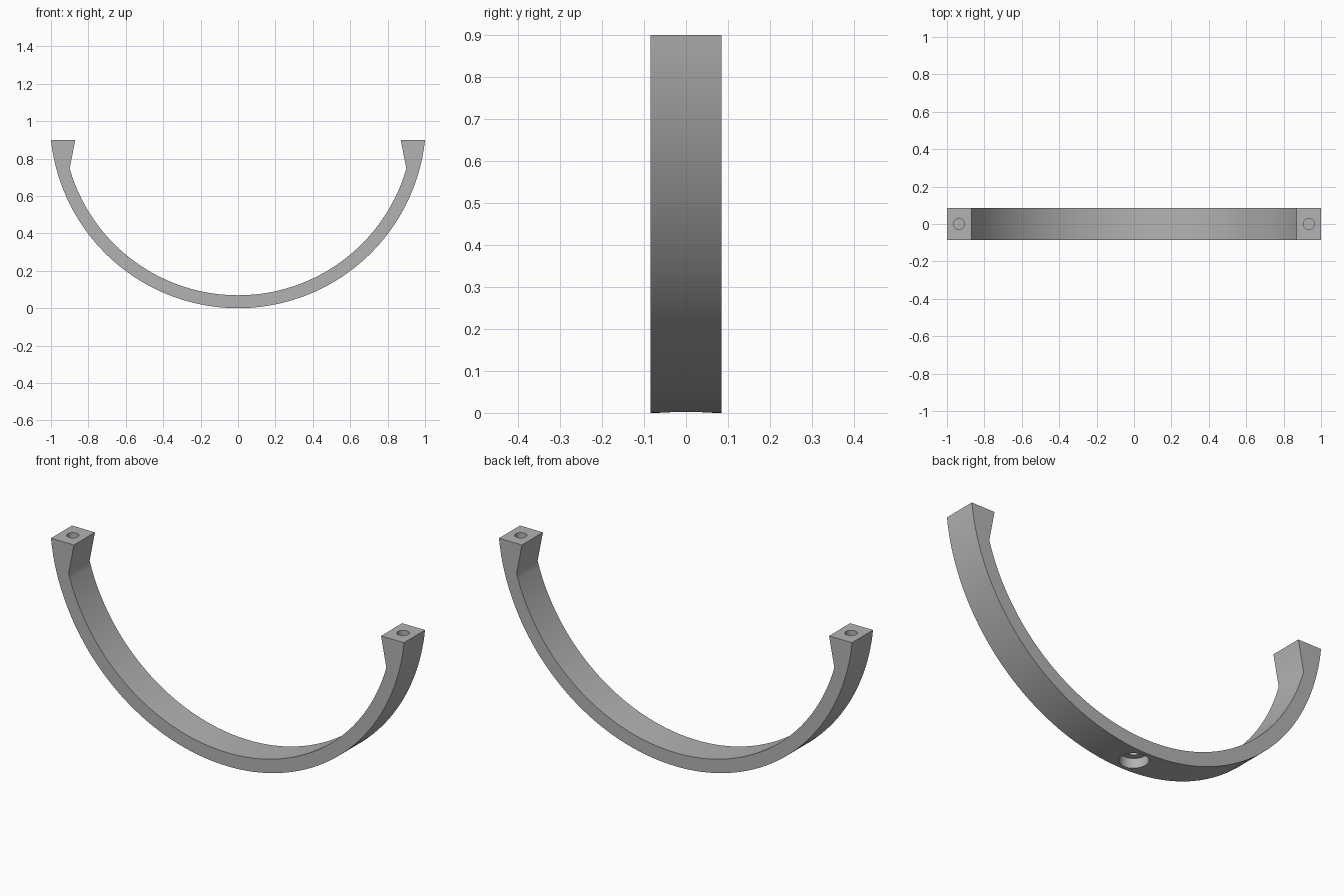
import bpy, bmesh, math

cube = bpy.data.objects.get("Cube")
if cube:
    bpy.data.objects.remove(cube, do_unlink=True)

grey = bpy.data.materials.new("plain grey")
grey.use_nodes = True
colour = (0.45, 0.45, 0.45, 1)
grey.diffuse_color = colour
grey.node_tree.nodes["Principled BSDF"].inputs["Base Color"].default_value = colour

HEIGHT, HALF_DEPTH = 0.9, 0.085
OUTER = 1.0056
INNER = OUTER - 0.069
SEGMENTS = 96


def arc(radius, limit):
    """Points along the lower arc from -limit to +limit degrees about straight down."""
    angles = [math.radians(limit * (2 * i / SEGMENTS - 1)) for i in range(SEGMENTS + 1)]
    return [(radius * math.sin(a), OUTER - radius * math.cos(a)) for a in angles]


# Curved band with thickened ends, extruded from one profile
outer_limit = math.degrees(math.acos((OUTER - HEIGHT) / OUTER))
inner_limit = math.degrees(math.asin(0.9 / INNER))
profile = arc(OUTER, outer_limit) + [(0.87, HEIGHT)]
profile += arc(INNER, inner_limit)[::-1] + [(-0.87, HEIGHT)]

bm = bmesh.new()
face = bm.faces.new([bm.verts.new((x, -HALF_DEPTH, z)) for x, z in profile])
extruded = bmesh.ops.extrude_face_region(bm, geom=[face])
moved = [v for v in extruded["geom"] if isinstance(v, bmesh.types.BMVert)]
bmesh.ops.translate(bm, verts=moved, vec=(0, 2 * HALF_DEPTH, 0))
bmesh.ops.recalc_face_normals(bm, faces=bm.faces)
mesh = bpy.data.meshes.new("curved_handle")
bm.to_mesh(mesh)
bm.free()
handle = bpy.data.objects.new("curved_handle", mesh)
bpy.context.collection.objects.link(handle)
mesh.materials.append(grey)


def drill(name, x, low, high, radius):
    """Cut a vertical round hole into the handle."""
    bpy.ops.mesh.primitive_cylinder_add(vertices=48, radius=radius, depth=high - low,
                                        location=(x, 0, (low + high) / 2))
    cutter = bpy.context.object
    cutter.name = name
    cutter.data.materials.append(grey)
    bpy.context.view_layer.objects.active = handle
    mod = handle.modifiers.new(name, "BOOLEAN")
    mod.operation, mod.solver, mod.object = "DIFFERENCE", "EXACT", cutter
    bpy.ops.object.modifier_apply(modifier=mod.name)
    bpy.data.objects.remove(cutter, do_unlink=True)


# Screw holes in both ends, and a stepped recess underneath
for side in (-1, 1):
    drill("end_hole", side * 0.935, HEIGHT - 0.1, HEIGHT + 0.05, 0.029)
drill("recess", 0, -0.05, 0.05, 0.066)
drill("recess_pilot", 0, -0.05, 0.06, 0.035)

bpy.ops.object.select_all(action="DESELECT")
handle.select_set(True)
bpy.context.view_layer.objects.active = handle
bpy.ops.object.shade_smooth_by_angle(angle=math.radians(30))
